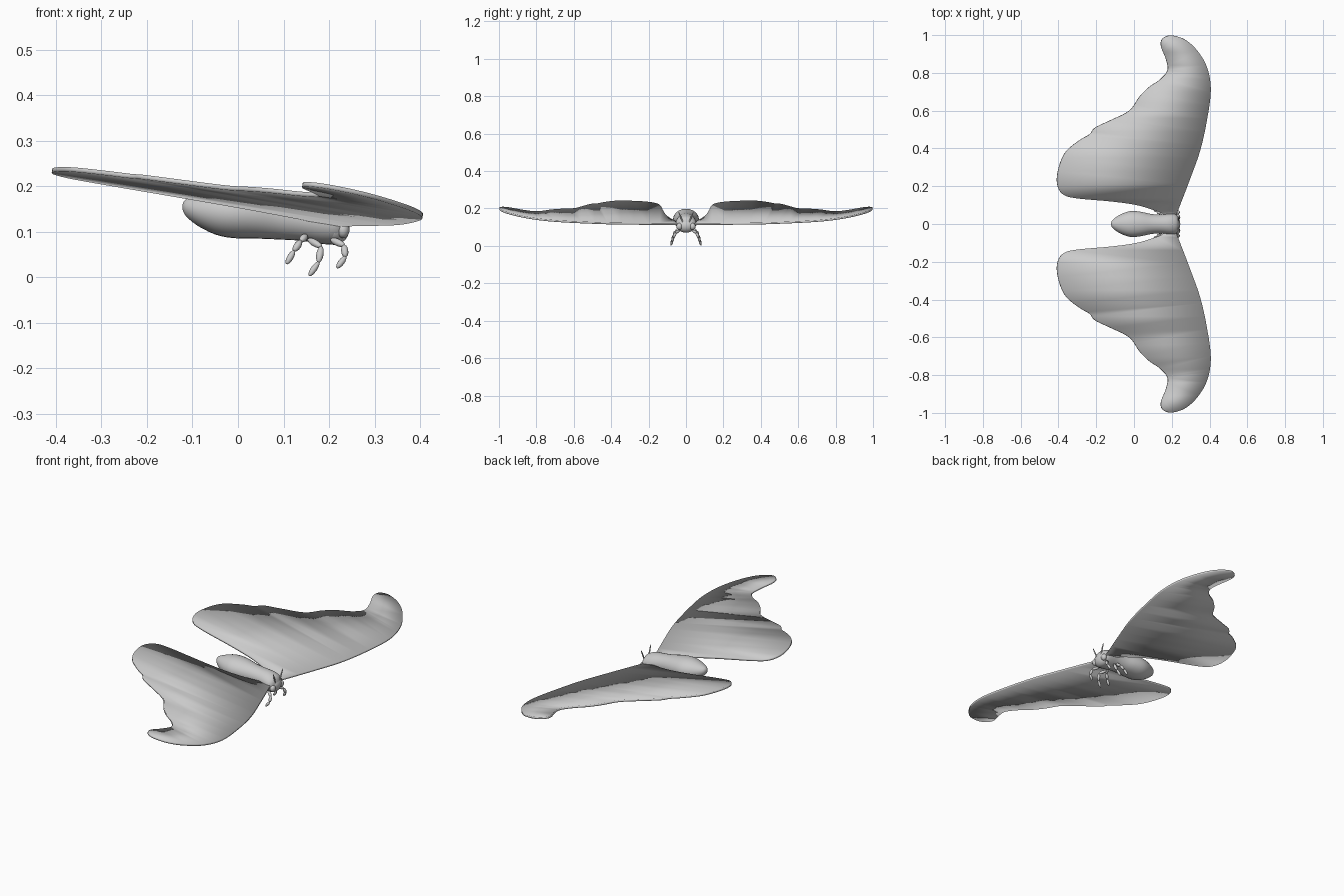
import bpy, bmesh, math
from mathutils import Vector

cube = bpy.data.objects.get("Cube")
if cube:
    bpy.data.objects.remove(cube, do_unlink=True)

grey = bpy.data.materials.new("soft grey")
grey.use_nodes = True
grey.diffuse_color = (0.6, 0.6, 0.6, 1)
grey.node_tree.nodes["Principled BSDF"].inputs["Base Color"].default_value = (0.6, 0.6, 0.6, 1)


def add_mesh(name, bm, angle=60):
    """Turn a bmesh into a smooth-shaded grey object."""
    bmesh.ops.recalc_face_normals(bm, faces=bm.faces)
    mesh = bpy.data.meshes.new(name)
    bm.to_mesh(mesh)
    bm.free()
    mesh.materials.append(grey)
    obj = bpy.data.objects.new(name, mesh)
    bpy.context.collection.objects.link(obj)
    bpy.ops.object.select_all(action='DESELECT')
    obj.select_set(True)
    bpy.context.view_layer.objects.active = obj
    bpy.ops.object.shade_smooth_by_angle(angle=math.radians(angle))
    return obj


def spline(points, steps, closed):
    """Catmull-Rom curve through the points."""
    pts = [Vector(p) for p in points]
    n = len(pts)
    get = (lambda i: pts[i % n]) if closed else (lambda i: pts[max(0, min(n - 1, i))])
    out = []
    for i in range(n if closed else n - 1):
        a, b, c, d = (get(i + k) for k in (-1, 0, 1, 2))
        for s in range(steps):
            t = s / steps
            out.append(0.5 * (2 * b + (c - a) * t + (2 * a - 5 * b + 4 * c - d) * t * t
                              + (3 * b - a - 3 * c + d) * t ** 3))
    if not closed:
        out.append(pts[-1])
    return out


def add_ellipsoid(bm, center, radii):
    verts = bmesh.ops.create_uvsphere(bm, u_segments=20, v_segments=12, radius=1)["verts"]
    for v in verts:
        v.co = Vector(center) + Vector(c * r for c, r in zip(v.co, radii))


def add_segment(bm, a, b, radius):
    """Long ellipsoid between two points."""
    a, b = Vector(a), Vector(b)
    turn = (b - a).to_track_quat('Z', 'Y')
    verts = bmesh.ops.create_uvsphere(bm, u_segments=12, v_segments=10, radius=1)["verts"]
    for v in verts:
        stretched = Vector((v.co.x * radius, v.co.y * radius, v.co.z * (b - a).length * 0.54))
        v.co = (a + b) / 2 + turn @ stretched


# Body: oval sections along x (x, centre height, half width, half height)
sections = [(-.122, .155, .004, .005), (-.115, .153, .02, .018), (-.09, .148, .04, .034),
            (-.05, .144, .06, .05), (-.01, .142, .069, .056), (.04, .139, .064, .054),
            (.09, .133, .053, .05), (.14, .128, .05, .048), (.185, .122, .054, .049),
            (.215, .117, .053, .044), (.232, .114, .04, .034), (.24, .112, .015, .013)]
bm = bmesh.new()
rings = []
for x, zc, w, h in spline(sections, 3, False):
    rings.append([bm.verts.new((x, w * math.cos(i * math.tau / 28), zc + h * math.sin(i * math.tau / 28)))
                  for i in range(28)])
for r, s in zip(rings, rings[1:]):
    for i in range(28):
        j = (i + 1) % 28
        bm.faces.new((r[i], r[j], s[j], s[i]))
bm.faces.new(rings[0])
bm.faces.new(rings[-1])
add_mesh("body", bm)

# Head
bm = bmesh.new()
add_ellipsoid(bm, (.212, 0, .108), (.033, .05, .037))
add_mesh("head", bm)

# Wings: a flat outline, sliced across so it can bend up toward the tip
outline = [(.23, .066), (.295, .235), (.35, .39), (.386, .553), (.406, .71), (.386, .83),
           (.333, .92), (.27, .976), (.196, .998), (.15, .98), (.143, .94), (.168, .875),
           (.178, .815), (.138, .765), (.08, .725), (.03, .675), (-.025, .6), (-.127, .548),
           (-.206, .51), (-.235, .475), (-.286, .445), (-.36, .384), (-.397, .304),
           (-.408, .22), (-.38, .16), (-.31, .137), (-.127, .12), (0, .103), (.085, .08),
           (.15, .055), (.17, .03), (.215, .03)]
for side, where in ((1, "back"), (-1, "front")):
    bm = bmesh.new()
    bm.faces.new([bm.verts.new((p.x, p.y, 0)) for p in spline(outline, 5, True)])
    for k in range(1, 14):
        bmesh.ops.bisect_plane(bm, geom=bm.verts[:] + bm.edges[:] + bm.faces[:],
                               plane_co=(0, k * 0.07, 0), plane_no=(0, 1, 0))
    bmesh.ops.triangulate(bm, faces=bm.faces[:])
    for v in bm.verts:
        x, y = v.co.x, v.co.y
        v.co = (x, side * y, .117 + .165 * (.2 - x) + .07 * y + .012 * y ** 6)
    wing = add_mesh(where + "_wing", bm)
    solid = wing.modifiers.new("thickness", 'SOLIDIFY')
    solid.thickness = 0.01
    solid.offset = 0

# Legs, eyes and antennae on both sides
legs = {"rear": [(.15, .036, .092), (.138, .055, .08), (.123, .066, .058), (.107, .074, .03)],
        "middle": [(.155, .036, .083), (.183, .06, .067), (.177, .073, .033), (.157, .08, .004)],
        "fore": [(.205, .034, .083), (.233, .055, .07), (.236, .068, .045), (.218, .075, .021)]}
for side, where in ((1, "back"), (-1, "front")):
    for name, path in legs.items():
        bm = bmesh.new()
        path = [(x, side * y, z) for x, y, z in path]
        for a, b, radius in zip(path, path[1:], (.008, .008, .007)):
            add_segment(bm, a, b, radius)
        add_mesh(f"{name}_leg_{where}", bm)

    bm = bmesh.new()
    add_ellipsoid(bm, (.231, side * .035, .104), (.014, .016, .018))
    add_mesh("eye_" + where, bm)

    bm = bmesh.new()
    add_segment(bm, (.234, side * .012, .115), (.238, side * .04, .182), .0035)
    add_mesh("antenna_" + where, bm)
